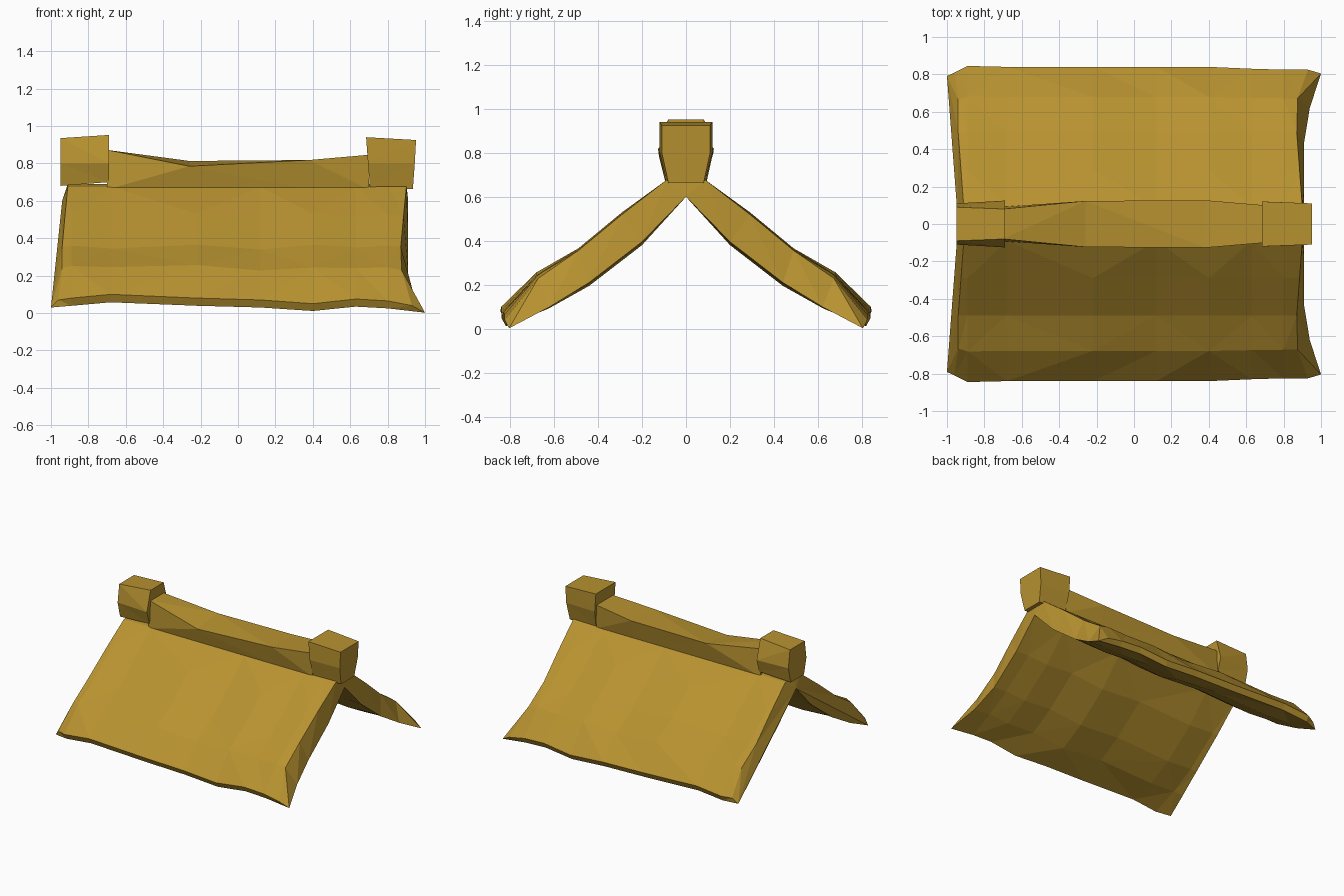
import bpy
import bmesh

cube = bpy.data.objects.get("Cube")
if cube:
    bpy.data.objects.remove(cube, do_unlink=True)

straw = bpy.data.materials.new("straw_gold")
straw.use_nodes = True
gold = (0.48, 0.29, 0.03, 1)
straw.diffuse_color = gold
straw.node_tree.nodes["Principled BSDF"].inputs["Base Color"].default_value = gold


def loft(name, sections, closed):
    """Skin rings of points; closed rings also get end caps."""
    bm = bmesh.new()
    rings = [[bm.verts.new(p) for p in ring] for ring in sections]
    count = len(rings[0])
    for a, b in zip(rings, rings[1:]):
        for i in range(count if closed else count - 1):
            j = (i + 1) % count
            bm.faces.new((a[i], a[j], b[j], b[i]))
    if closed:
        bm.faces.new(rings[0])
        bm.faces.new(rings[-1])
    bmesh.ops.triangulate(bm, faces=bm.faces[:])
    bmesh.ops.recalc_face_normals(bm, faces=bm.faces[:])
    mesh = bpy.data.meshes.new(name)
    bm.to_mesh(mesh)
    bm.free()
    mesh.materials.append(straw)
    obj = bpy.data.objects.new(name, mesh)
    bpy.context.collection.objects.link(obj)
    return obj


# Thatch slopes: half profile as (y, z, left x, right x)
upper = [(0, .69, -.91, .90), (.09, .675, -.91, .90), (.29, .52, -.925, .885),
         (.49, .355, -.94, .87), (.67, .24, -.94, .875), (.82, .065, -.96, .93)]
lower = [(.80, .025, -1.0, 1.0), (.62, .105, -.965, .94), (.44, .21, -.94, .91),
         (.20, .395, -.93, .91), (0, .60, -.94, .91)]
# Columns along the slope: (x, eave height shift, eave overhang, mid sag)
columns = [(None, .005, -.01, 0), (-.89, .015, .025, .005), (-.68, .035, .02, -.01),
           (-.22, .015, .02, .01), (.12, .005, .02, -.015), (.40, -.015, .02, .01),
           (.63, .01, .01, -.005), (.80, 0, .005, .005), (None, -.025, .005, 0)]


def thatch_point(row, col, index):
    y, z, left, right = row
    x, lift, overhang, sag = col
    if x is None:
        x = left if index == 0 else right
    eave = max(0, (y - .55) / .27)
    middle = 1 if .15 < y < .7 else 0
    return (x, y + overhang * eave, z + lift * eave + sag * middle)


half = upper + lower
sections = [[thatch_point(row, col, i) for row in half] for i, col in enumerate(columns)]
roof = loft("thatch_slopes", sections, True)
# Open the centre plane so the mirrored halves weld into one shell
bm = bmesh.new()
bm.from_mesh(roof.data)
seam = [f for f in bm.faces if all(abs(v.co.y) < 1e-5 for v in f.verts)]
bmesh.ops.delete(bm, geom=seam, context="FACES")
bm.to_mesh(roof.data)
bm.free()
mirror = roof.modifiers.new("back_slope", "MIRROR")
mirror.use_axis = (False, True, False)
mirror.use_clip = True

# Sagging ridge cap: (x, half width, front top z, back top z)
stations = [(-.70, .08, .872, .872), (-.26, .123, .785, .813),
            (.38, .127, .818, .818), (.70, .10, .846, .846)]
cap = [[(x, -.092, .66), (x, -w, zf), (x, w, zb), (x, .092, .66)]
       for x, w, zf, zb in stations]
loft("ridge_cap", cap, True)


def ridge_block(name, bottom, middle, top):
    """Tapered block from three levels of (x0, x1, z0, z1, w0, w1)."""
    levels = [[(x0, -w0, z0), (x1, -w1, z1), (x1, w1, z1), (x0, w0, z0)]
              for x0, x1, z0, z1, w0, w1 in (bottom, middle, top)]
    loft(name, levels, True)


ridge_block("ridge_block_right", (-.95, -.69, .68, .70, .08, .095),
            (-.95, -.69, .80, .80, .11, .125), (-.95, -.69, .935, .952, .09, .08))
ridge_block("ridge_block_left", (.705, .935, .675, .662, .09, .08),
            (.695, .945, .80, .80, .12, .11), (.685, .952, .94, .925, .12, .11))
